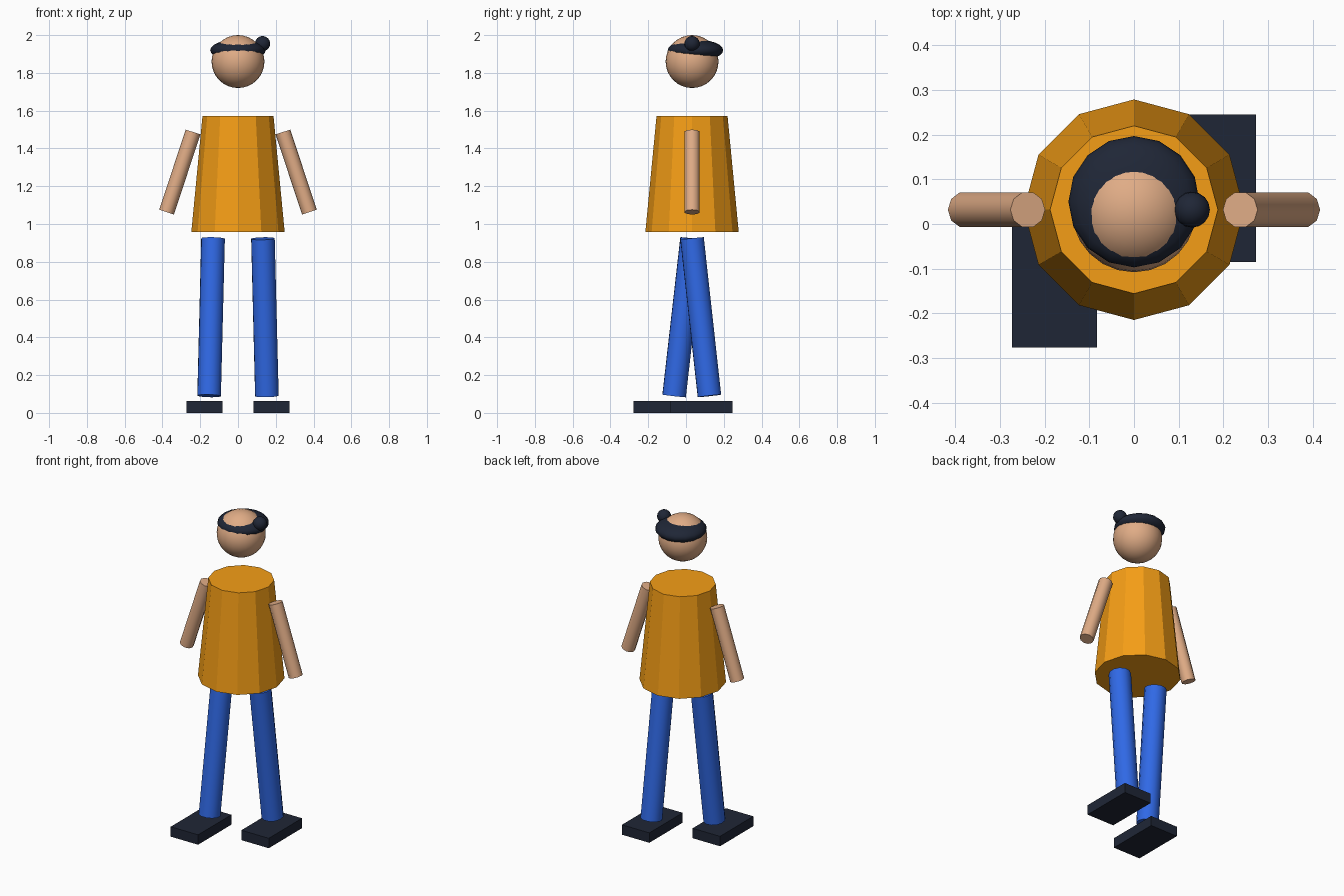
import bpy
from math import radians
from mathutils import Vector

if "Cube" in bpy.data.objects:
    bpy.data.objects.remove(bpy.data.objects["Cube"])

CY = 0.032  # body axis sits slightly behind the origin because of the stride


def material(name, rgb):
    m = bpy.data.materials.new(name)
    lin = [(c / 255 / 12.92) if c < 11 else ((c / 255 + 0.055) / 1.055) ** 2.4 for c in rgb]
    m.diffuse_color = (*lin, 1)
    m.use_nodes = True
    m.node_tree.nodes["Principled BSDF"].inputs["Base Color"].default_value = m.diffuse_color
    return m


SKIN = material("skin", (224, 172, 134))
SHIRT = material("shirt", (245, 158, 22))
DENIM = material("denim", (48, 105, 230))
DARK = material("dark", (31, 38, 54))


def finish(name, mat, smooth=None):
    ob = bpy.context.object
    ob.name = name
    ob.data.materials.append(mat)
    if smooth:
        bpy.ops.object.shade_smooth_by_angle(angle=radians(smooth))
    return ob


def ball(name, loc, scale, mat, seg, rings):
    bpy.ops.mesh.primitive_uv_sphere_add(segments=seg, ring_count=rings, radius=1, location=loc)
    bpy.context.object.scale = scale
    bpy.ops.object.transform_apply(location=False, rotation=False, scale=True)
    finish(name, mat, 60)


def limb(name, top, bottom, radius, mat, sides):
    a, b = Vector(top), Vector(bottom)
    bpy.ops.mesh.primitive_cylinder_add(vertices=sides, radius=radius, depth=(a - b).length,
                                        location=(a + b) / 2)
    bpy.context.object.rotation_euler = (a - b).to_track_quat('Z', 'Y').to_euler()
    finish(name, mat, 50)


# Head, hair cap (flattened ball the skull pokes through) and bun
ball("head", (0, CY, 1.86), (0.14, 0.14, 0.14), SKIN, 24, 16)
ball("hair", (0, 0.05, 1.92), (0.147, 0.147, 0.057), DARK, 16, 12)
ball("hair_bun", (0.13, CY, 1.955), (0.04, 0.04, 0.04), DARK, 16, 12)

# Faceted tapered shirt
bpy.ops.mesh.primitive_cone_add(vertices=12, radius1=0.247, radius2=0.188, depth=0.613,
                                location=(0, CY, 1.265))
finish("shirt", SHIRT)

# Arms, striding legs and shoes; the -x leg steps forward
for side, s, foot_y, shoe_y in (("right", -1, -0.063, -0.112), ("left", 1, 0.124, 0.08)):
    limb(side + "_arm", (s * 0.238, CY, 1.487), (s * 0.378, CY, 1.063), 0.041, SKIN, 10)
    limb(side + "_leg", (s * 0.132, CY, 0.923), (s * 0.153, foot_y, 0.09), 0.064, DENIM, 12)
    bpy.ops.mesh.primitive_cube_add(size=1, location=(s * 0.178, shoe_y, 0.031))
    bpy.context.object.scale = (0.19, 0.33, 0.062)
    bpy.ops.object.transform_apply(location=False, rotation=False, scale=True)
    finish(side + "_shoe", DARK)
